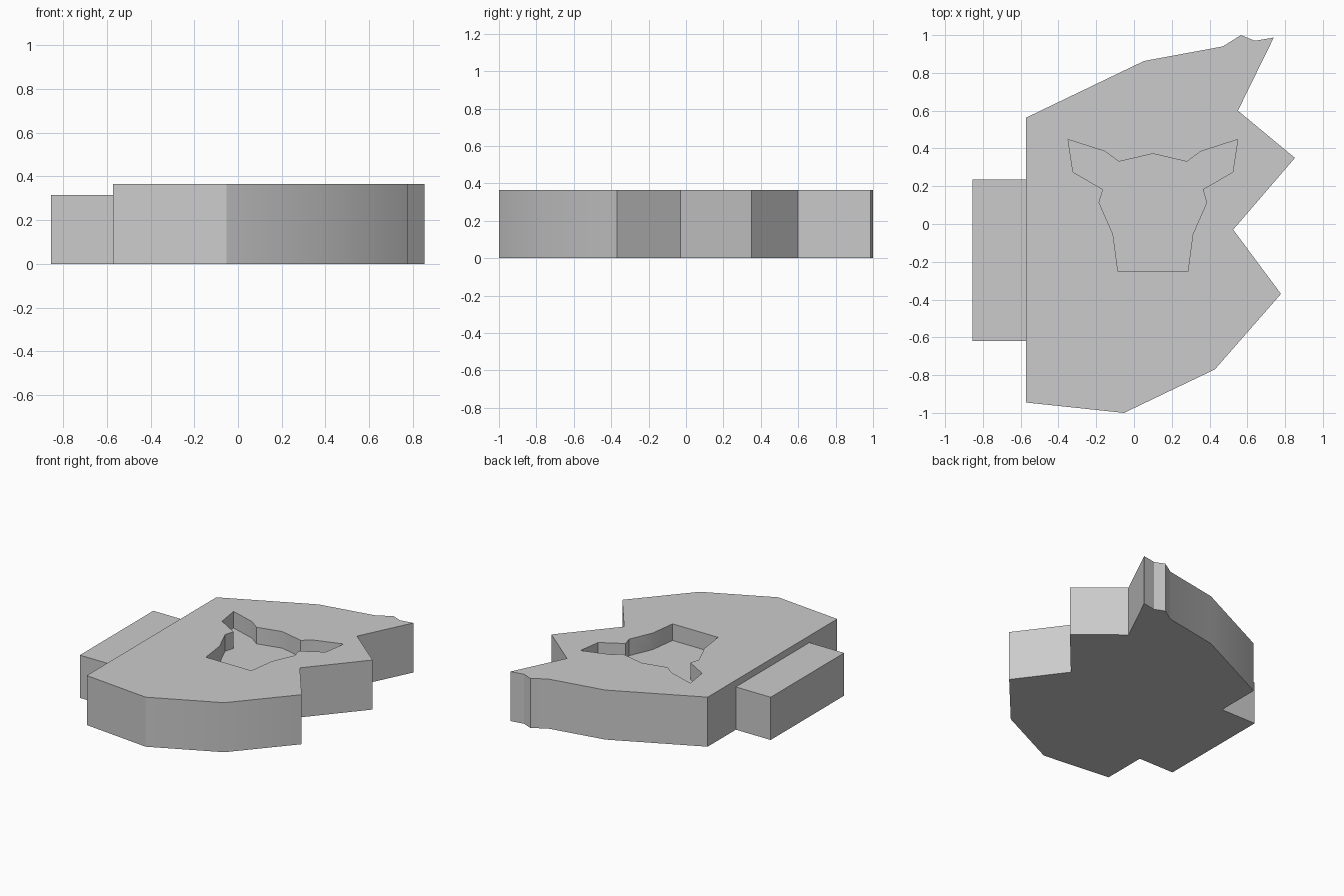
import bpy
import bmesh
import math

cube = bpy.data.objects.get("Cube")
if cube:
    bpy.data.objects.remove(cube, do_unlink=True)

# Single grey material
grey = bpy.data.materials.new("plain_grey")
grey.use_nodes = True
colour = (0.6, 0.6, 0.6, 1)
grey.diffuse_color = colour
grey.node_tree.nodes["Principled BSDF"].inputs["Base Color"].default_value = colour


def slab(name, outline, bottom, top):
    """Extrude a flat outline from bottom to top."""
    bm = bmesh.new()
    face = bm.faces.new([bm.verts.new((x, y, bottom)) for x, y in outline])
    new = bmesh.ops.extrude_face_region(bm, geom=[face])["geom"]
    for v in new:
        if isinstance(v, bmesh.types.BMVert):
            v.co.z = top
    bmesh.ops.recalc_face_normals(bm, faces=bm.faces[:])
    mesh = bpy.data.meshes.new(name)
    bm.to_mesh(mesh)
    bm.free()
    mesh.materials.append(grey)
    obj = bpy.data.objects.new(name, mesh)
    bpy.context.collection.objects.link(obj)
    return obj


def activate(obj):
    bpy.ops.object.select_all(action='DESELECT')
    obj.select_set(True)
    bpy.context.view_layer.objects.active = obj


# Jagged main plate
plate = slab("main_plate", [
    (-.571, -.945), (-.053, -1), (.428, -.77), (.778, -.37), (.525, -.03),
    (.852, .35), (.55, .6), (.74, .987), (.64, .97), (.566, 1),
    (.47, .94), (.053, .863), (-.571, .563)], 0, .365)

# Rectangular side tab
tab = slab("side_tab", [(-.855, -.62), (-.571, -.62), (-.571, .235), (-.855, .235)], 0, .315)

# Horned recess: half outline mirrored about its own centre line
centre = .1
half = [(.185, -.251), (.211, -.055), (.285, .114), (.264, .183), (.423, .275),
        (.449, .447), (.253, .384), (.18, .33)]
recess = ([(centre + x, y) for x, y in half] + [(centre, .372)]
          + [(centre - x, y) for x, y in reversed(half)])
cutter = slab("recess_cutter", recess, .243, .5)
cutter.hide_render = True

# Cut the recess into the plate
activate(plate)
cut = plate.modifiers.new("recess", 'BOOLEAN')
cut.operation = 'DIFFERENCE'
cut.solver = 'EXACT'
cut.object = cutter
bpy.ops.object.modifier_apply(modifier=cut.name)
bpy.data.objects.remove(cutter, do_unlink=True)

for part in (plate, tab):
    activate(part)
    bpy.ops.object.shade_smooth_by_angle(angle=math.radians(30))
